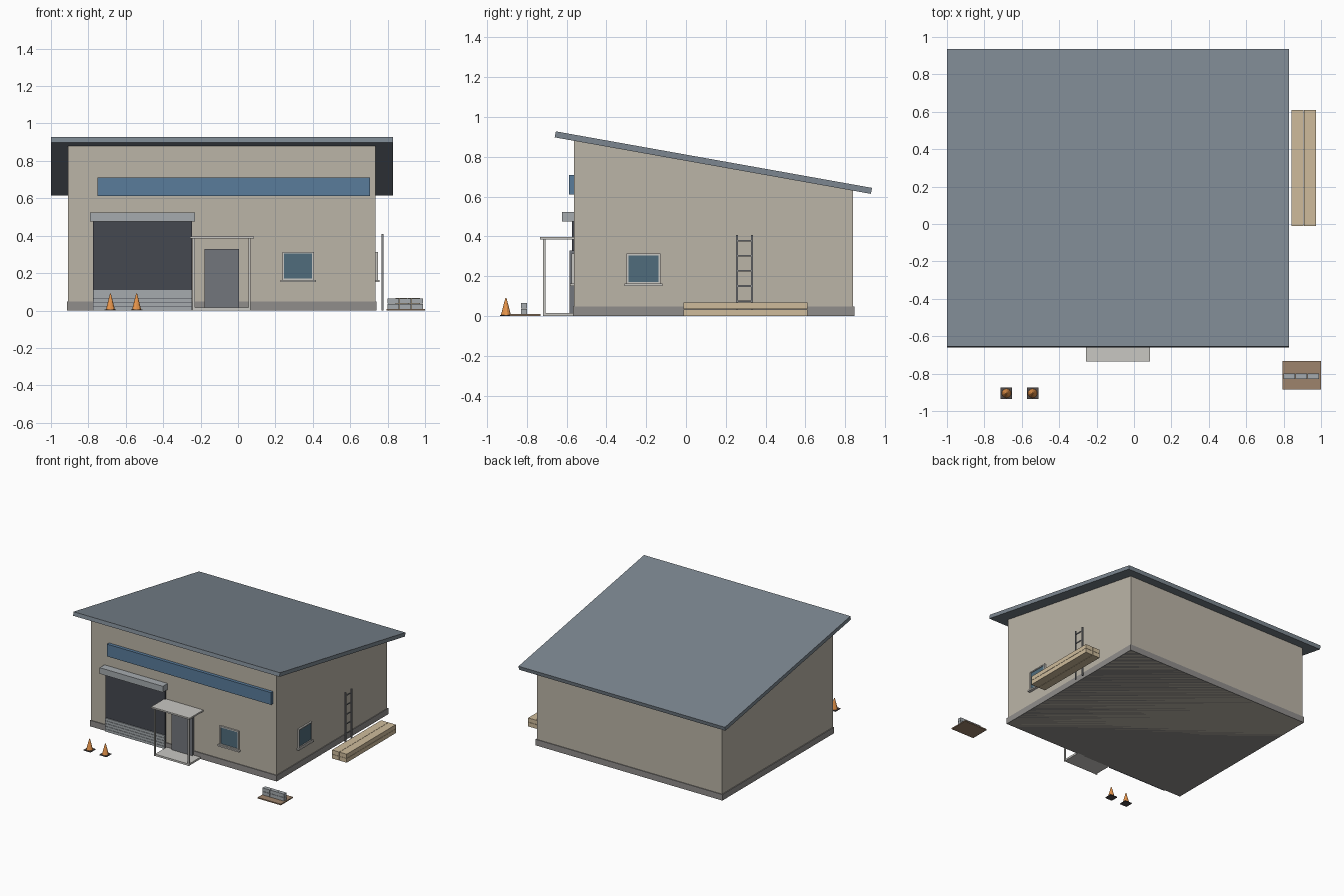
import bpy, bmesh

if "Cube" in bpy.data.objects:
    bpy.data.objects.remove(bpy.data.objects["Cube"])

def mat(name, r, g, b):
    m = bpy.data.materials.new(name)
    m.diffuse_color = (r, g, b, 1)
    m.use_nodes = True
    m.node_tree.nodes["Principled BSDF"].inputs["Base Color"].default_value = m.diffuse_color
    return m

WALL = mat("wall_beige", .50, .46, .39)
BASE = mat("plinth_grey", .28, .27, .26)
ROOF = mat("roof_slate", .20, .24, .28)
BLUE = mat("sign_blue", .10, .20, .33)
DARK = mat("dark_opening", .06, .065, .08)
STEEL = mat("steel_grey", .38, .41, .43)
DOOR = mat("door_grey", .17, .18, .20)
FRAME = mat("frame_light", .58, .57, .54)
GLASS = mat("glass", .08, .15, .20)
WOOD = mat("timber", .62, .50, .33)
PALLET = mat("pallet_brown", .34, .23, .15)
ORANGE = mat("cone_orange", .80, .30, .07)
BLACK = mat("cone_base_black", .08, .07, .07)
RAIL = mat("ladder_metal", .25, .26, .27)

def make(name, bm, m):
    bmesh.ops.recalc_face_normals(bm, faces=bm.faces)
    me = bpy.data.meshes.new(name)
    bm.to_mesh(me)
    bm.free()
    me.materials.append(m)
    o = bpy.data.objects.new(name, me)
    bpy.context.collection.objects.link(o)
    return o

def box(name, x, y, z, m):
    bm = bmesh.new()
    bmesh.ops.create_cube(bm, size=1)
    for v in bm.verts:
        v.co = [(a + b) / 2 + c * (b - a) for c, (a, b) in zip(v.co, (x, y, z))]
    return make(name, bm, m)

def extrude_yz(name, pts, x0, x1, m):
    bm = bmesh.new()
    f = bm.faces.new([bm.verts.new((x0, y, z)) for y, z in pts])
    r = bmesh.ops.extrude_face_region(bm, geom=[f])
    for v in r["geom"]:
        if isinstance(v, bmesh.types.BMVert):
            v.co.x = x1
    return make(name, bm, m)

# Building shell, plinth and sloping roof slab
extrude_yz("walls", [(-.562, .0), (.84, .0), (.84, .637), (-.562, .886)], -.908, .735, WALL)
box("plinth", (-.915, .741), (-.568, .846), (0, .048), BASE)
extrude_yz("roof", [(-.66, .898), (.929, .614), (.935, .644), (-.654, .928)], -1, .83, ROOF)

# Sign board
box("sign_board", (-.75, .705), (-.588, -.56), (.612, .71), BLUE)

# Roller shutter: dark opening, housing, lowered slats
box("garage_opening", (-.775, -.245), (-.572, -.555), (.0, .475), DARK)
box("shutter_housing", (-.79, -.23), (-.623, -.56), (.475, .524), STEEL)
for i in range(5):
    box("shutter_slat", (-.773, -.247), (-.579, -.565), (i * .022 + .001, i * .022 + .021), STEEL)

# Door with porch canopy
box("door", (-.18, .005), (-.586, -.56), (.016, .33), DOOR)
box("porch_slab", (-.235, .065), (-.715, -.56), (0, .015), FRAME)
box("canopy", (-.256, .086), (-.735, -.56), (.384, .396), FRAME)
for px in (-.237, .062):
    box("porch_post", (px - .006, px + .006), (-.718, -.706), (0, .386), FRAME)

# Windows: u runs along the wall, d is the distance out of the wall
def window(u0, u1, place):
    z0, z1, t = .163, .314, .009
    place("window_glass", (u0 + t, u1 - t), (-.005, .007), (z0 + t, z1 - t), GLASS)
    place("window_jamb", (u0, u0 + t), (-.005, .013), (z0, z1), FRAME)
    place("window_jamb", (u1 - t, u1), (-.005, .013), (z0, z1), FRAME)
    place("window_head", (u0 + t, u1 - t), (-.005, .013), (z1 - t, z1), FRAME)
    place("window_rail", (u0 + t, u1 - t), (-.005, .013), (z0, z0 + t), FRAME)
    place("window_sill", (u0 - .011, u1 + .011), (-.005, .022), (z0 - .011, z0), FRAME)

window(.237, .405, lambda n, u, d, z, m: box(n, u, (-.562 - d[1], -.562 - d[0]), z, m))
window(-.298, -.129, lambda n, u, d, z, m: box(n, (.735 + d[0], .735 + d[1]), u, z, m))

# Ladder
for y in (.256, .332):
    box("ladder_rail", (.767, .777), (y - .005, y + .005), (0, .408), RAIL)
for i in range(5):
    z = .075 + i * .076
    box("ladder_rung", (.769, .775), (.256, .332), (z - .004, z + .004), RAIL)

# Timber stack: two wide, two high
for i in range(2):
    for j in range(2):
        x = .842 + i * .066
        box("timber_board", (x, x + .064), (-.012, .61), (j * .035, j * .035 + .033), WOOD)

# Block stack on a low pallet
box("pallet", (.795, 1), (-.886, -.732), (0, .009), PALLET)
for i in range(3):
    for j in range(2):
        x, z = .799 + i * .064, .009 + j * .029
        box("concrete_block", (x, x + .062), (-.83, -.798), (z, z + .027), STEEL)

# Traffic cones
for x in (-.682, -.542):
    box("cone_base", (x - .031, x + .031), (-.936, -.874), (0, .006), BLACK)
    bm = bmesh.new()
    bmesh.ops.create_cone(bm, cap_ends=True, segments=10, radius1=.025, radius2=.003, depth=.084)
    bmesh.ops.translate(bm, verts=bm.verts, vec=(x, -.905, .048))
    make("cone", bm, ORANGE)
